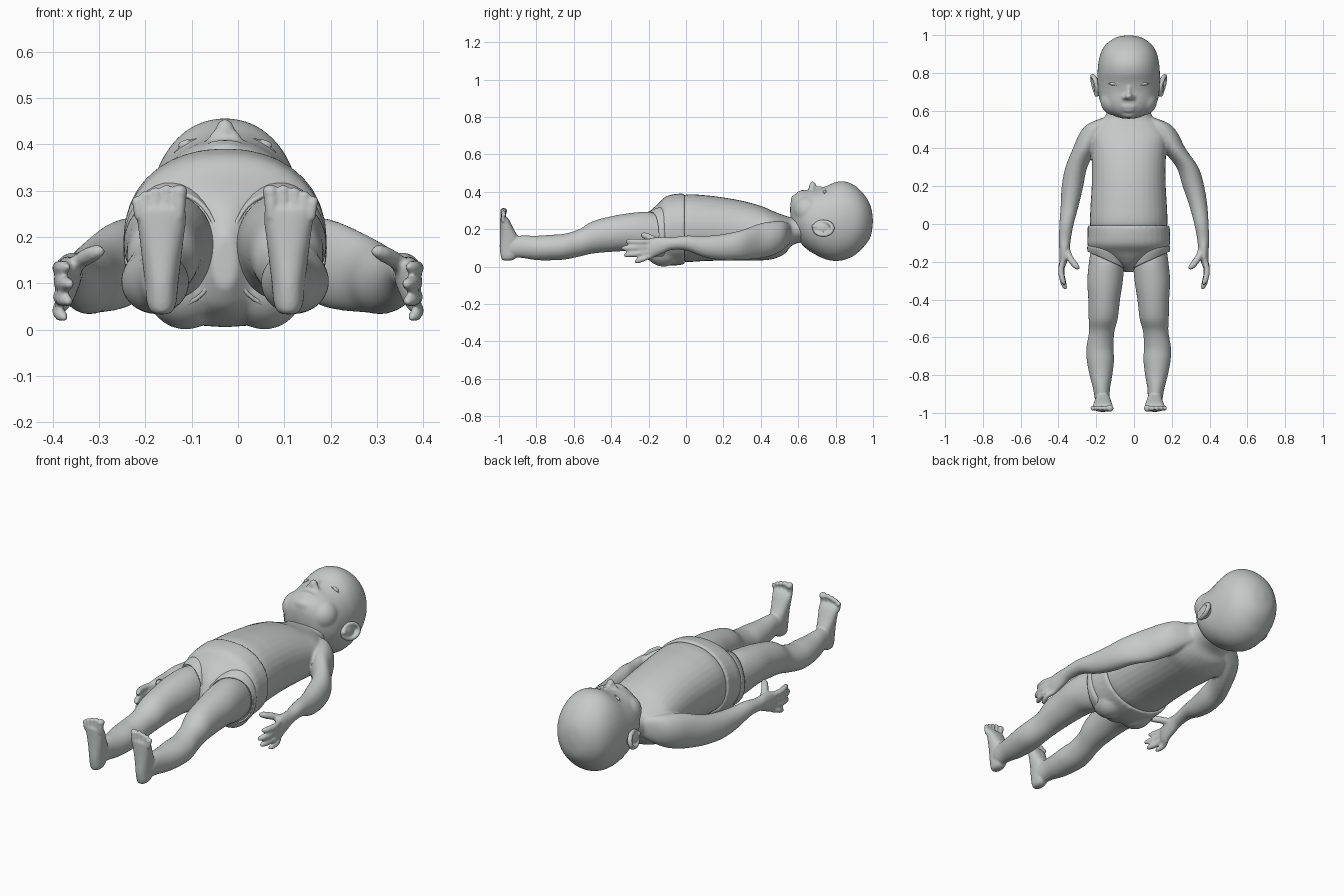
import bpy, bmesh, math
from mathutils import Vector, Matrix

C = -0.028  # centre line of the body
X, Y, Z = Vector((1, 0, 0)), Vector((0, 1, 0)), Vector((0, 0, 1))

mat = bpy.data.materials.new("plain grey")
mat.diffuse_color = (0.56, 0.585, 0.575, 1)


def spline(rows, steps=5):
    """Catmull-Rom interpolation of rows of numbers."""
    out = []
    for i in range(len(rows) - 1):
        p = [rows[max(0, min(len(rows) - 1, i + k))] for k in (-1, 0, 1, 2)]
        for s in range(steps):
            t = s / steps
            out.append([0.5 * (2 * b + (c - a) * t + (2 * a - 5 * b + 4 * c - d) * t * t
                               + (3 * b - a - 3 * c + d) * t ** 3) for a, b, c, d in zip(*p)])
    return out + [list(rows[-1])]


def loft(bm, rows, axis=None, power=2.0, caps=True, seg=36):
    """Skin rings given as (x, y, z, radius u, radius v); rings follow the path if no axis."""
    rows = spline(rows)
    rings = []
    for i, (x, y, z, ru, rv) in enumerate(rows):
        a, b = rows[max(0, i - 1)], rows[min(len(rows) - 1, i + 1)]
        n = axis or (Vector(b[:3]) - Vector(a[:3])).normalized()
        u = (X - n * n.dot(X)).normalized()
        v = n.cross(u)
        ring = []
        for k in range(seg):
            t = 2 * math.pi * k / seg
            c, s = math.cos(t), math.sin(t)
            c = math.copysign(abs(c) ** (2 / power), c)
            s = math.copysign(abs(s) ** (2 / power), s)
            ring.append(bm.verts.new(Vector((x, y, z)) + u * c * max(ru, .002) + v * s * max(rv, .002)))
        rings.append(ring)
    for r, q in zip(rings, rings[1:]):
        for k in range(seg):
            bm.faces.new((r[k], r[(k + 1) % seg], q[(k + 1) % seg], q[k]))
    if caps:
        bm.faces.new(rings[0])
        bm.faces.new(rings[-1])


def span(rows):
    """(y, half width, z low, z high) on the centre line -> loft rows."""
    return [(C, y, (a + b) / 2, w, (b - a) / 2) for y, w, a, b in rows]


def ball(bm, c, r):
    bmesh.ops.create_uvsphere(bm, u_segments=24, v_segments=16, radius=1,
                              matrix=Matrix.Translation(c) @ Matrix.Diagonal((*r, 1)))


def digit(bm, a, b, r, bend=(0, 0, 0)):
    """Finger or toe: a tube with rounded tip."""
    a, b, e = Vector(a), Vector(b), Vector(bend)
    rows = [(*(a.lerp(b, t) + e * 4 * t * (1 - t)), r * k, r * k)
            for t, k in ((0, 1), (.4, 1), (.75, 1), (.93, .7), (1, .1))]
    loft(bm, rows, seg=14)


def finish(name, bm, voxel=0, smooth=3):
    bmesh.ops.recalc_face_normals(bm, faces=bm.faces[:])
    for f in bm.faces:
        f.smooth = True
    me = bpy.data.meshes.new(name)
    bm.to_mesh(me)
    bm.free()
    me.materials.append(mat)
    ob = bpy.data.objects.new(name, me)
    bpy.context.collection.objects.link(ob)
    if voxel:
        m = ob.modifiers.new("blend", 'REMESH')
        m.mode, m.voxel_size, m.use_smooth_shade = 'VOXEL', voxel, True
        m = ob.modifiers.new("soften", 'SMOOTH')
        m.factor, m.iterations = 0.5, smooth
    return ob


# Upper body: torso, neck, arms and hands blended
bm = bmesh.new()
loft(bm, span([(-.06, .19, .04, .35), (0, .205, .025, .385), (.1, .202, .03, .382),
               (.2, .196, .032, .37), (.3, .195, .032, .352), (.4, .2, .033, .325),
               (.47, .21, .042, .295), (.53, .175, .07, .273), (.57, .125, .115, .265),
               (.66, .1, .14, .28)]), Y, 2.15)
for s in (-1, 1):
    # arm: y, distance from centre, z, radii, share of centre offset
    arm = [(.565, .1, .18, .03, .04, 1), (.53, .155, .17, .06, .07, 1), (.48, .192, .155, .068, .088, 1),
           (.4, .235, .138, .063, .094, .9), (.3, .294, .116, .058, .08, .4), (.2, .32, .104, .057, .07, .2),
           (.1, .34, .107, .048, .057, 0), (0, .357, .126, .038, .04, 0), (-.08, .366, .122, .032, .034, 0),
           (-.13, .368, .113, .028, .046, 0), (-.19, .373, .098, .022, .054, 0), (-.225, .375, .092, .012, .044, 0)]
    loft(bm, [(s * d + C * k, y, z, ru, rv) for y, d, z, ru, rv, k in arm], Y)
    for z0, tip, r in ((.132, (.365, -.325, .135), .0155), (.105, (.358, -.35, .098), .016),
                       (.077, (.36, -.335, .06), .0155), (.055, (.37, -.275, .024), .014)):
        digit(bm, (s * .375, -.19, z0), (s * tip[0], tip[1], tip[2]), r, (s * .016, 0, 0))
    digit(bm, (s * .36, -.12, .12), (s * .288, -.24, .172), .018, (s * .012, -.005, .006))
finish("upper_body", bm, .007, 5)

# Navel
bm = bmesh.new()
ball(bm, (C, .045, .383), (.011, .011, .004))
finish("navel", bm)

# Head with nose, cheeks, lips and chin
bm = bmesh.new()
loft(bm, span([(.999, .01, .23, .26), (.99, .06, .17, .315), (.97, .098, .13, .36), (.94, .13, .095, .4),
               (.9, .15, .06, .435), (.85, .161, .037, .455), (.8, .165, .03, .452), (.75, .165, .038, .43),
               (.7, .162, .06, .415), (.65, .152, .09, .41), (.61, .128, .13, .4), (.58, .092, .18, .38),
               (.562, .047, .25, .35), (.557, .01, .29, .32)]), Y, 2.1, seg=48)
ball(bm, (C, .677, .425), (.022, .02, .031))
ball(bm, (C, .71, .405), (.015, .045, .025))
ball(bm, (C, .622, .398), (.042, .012, .013))
ball(bm, (C, .604, .392), (.036, .012, .012))
ball(bm, (C, .582, .355), (.045, .022, .03))
for s in (-1, 1):
    ball(bm, (C + s * .022, .67, .412), (.014, .013, .018))
    ball(bm, (C + s * .075, .65, .3), (.075, .075, .078))
finish("head", bm, .007, 6)

for s, side in ((-1, "left"), (1, "right")):
    # Eye: eyeball with upper and lower lids
    bm = bmesh.new()
    ball(bm, (C + s * .073, .742, .398), (.028, .01, .013))
    for dy in (-.008, .01):
        loft(bm, [(C + s * (.073 + .033 * t), .742 + dy * (1 - t * t), .406 - .012 * t * t - .012 * t, .004, .004)
                  for t in (-1, -.5, 0, .5, 1)], -Y, seg=10)
    finish(side + "_eye", bm)

    # Ear: curved rim around a thin bowl, with a lobe
    bm = bmesh.new()
    ball(bm, (C + s * .168, .73, .205), (.018, .045, .036))
    for k in range(24):
        t = 2 * math.pi * k / 24
        y, z = .735 + .048 * math.cos(t), .205 + .036 * math.sin(t)
        ball(bm, (C + s * (.178 + .012 * math.cos(t) - .008 * math.sin(t)), y, z), (.013, .012, .011))
    ball(bm, (C + s * .17, .69, .215), (.014, .018, .015))
    finish(side + "_ear", bm, .005, 3)

    # Leg and foot with five toes
    bm = bmesh.new()
    leg = [(-.1, .115, .17, .08, .1), (-.2, .117, .178, .093, .115), (-.3, .125, .184, .094, .102),
           (-.4, .13, .174, .084, .095), (-.5, .135, .156, .077, .086), (-.57, .143, .127, .067, .073),
           (-.65, .152, .107, .071, .069), (-.72, .15, .102, .072, .068), (-.8, .147, .1, .06, .065),
           (-.87, .144, .106, .045, .06), (-.93, .14, .105, .038, .055), (-.97, .137, .1, .025, .04)]
    loft(bm, [(C + s * d, y, z, ru, rv) for y, d, z, ru, rv in leg], Y)
    f = C + s * .137
    foot = [(.033, -.955, .012, .02), (.04, -.951, .024, .034), (.06, -.945, .032, .046),
            (.1, -.94, .036, .056), (.15, -.945, .042, .05), (.2, -.957, .048, .037),
            (.24, -.967, .053, .027), (.26, -.973, .05, .02), (.27, -.975, .043, .01)]
    loft(bm, [(f, y, z, ru, rv) for z, y, ru, rv in foot], Z, 2.3)
    for dx, top, r in ((-.039, .314, .0155), (-.011, .313, .0115), (.013, .308, .011),
                       (.035, .3, .0105), (.054, .288, .0105)):
        digit(bm, (f + s * dx * .9, -.975, .24), (f + s * dx, -.973, top), r, (0, -.004, 0))
        ball(bm, (f + s * dx, -.975, top - r * 1.1), (r * 1.1, r * 1.25, r * 1.1))
    finish(side + "_leg", bm, .005, 3)

    # Leg hem of the briefs
    bm = bmesh.new()
    loft(bm, [(C + s * .108, -.1, .182, .095, .125), (C + s * .114, -.135, .178, .105, .14),
              (C + s * .114, -.185, .172, .104, .125)], Y, 2.1, caps=False)
    for v in bm.verts:  # slant the hem towards the crotch
        k = (-.1 - v.co.y) / .085
        v.co.y += k * .45 * (s * (v.co.x - C) - .13)
    ob = finish(side + "_leg_hem", bm)
    m = ob.modifiers.new("cloth", 'SOLIDIFY')
    m.thickness = .008

# Briefs with rounded seat
bm = bmesh.new()
loft(bm, span([(-.008, .218, .012, .392), (-.06, .218, .006, .388), (-.11, .218, .006, .374),
               (-.15, .19, .015, .335), (-.19, .11, .03, .3), (-.225, .055, .05, .26),
               (-.255, .025, .09, .2)]), Y, 2.15)
for s in (-1, 1):
    ball(bm, (C + s * .085, -.12, .1), (.09, .1, .1))
finish("briefs", bm, .008, 4)
